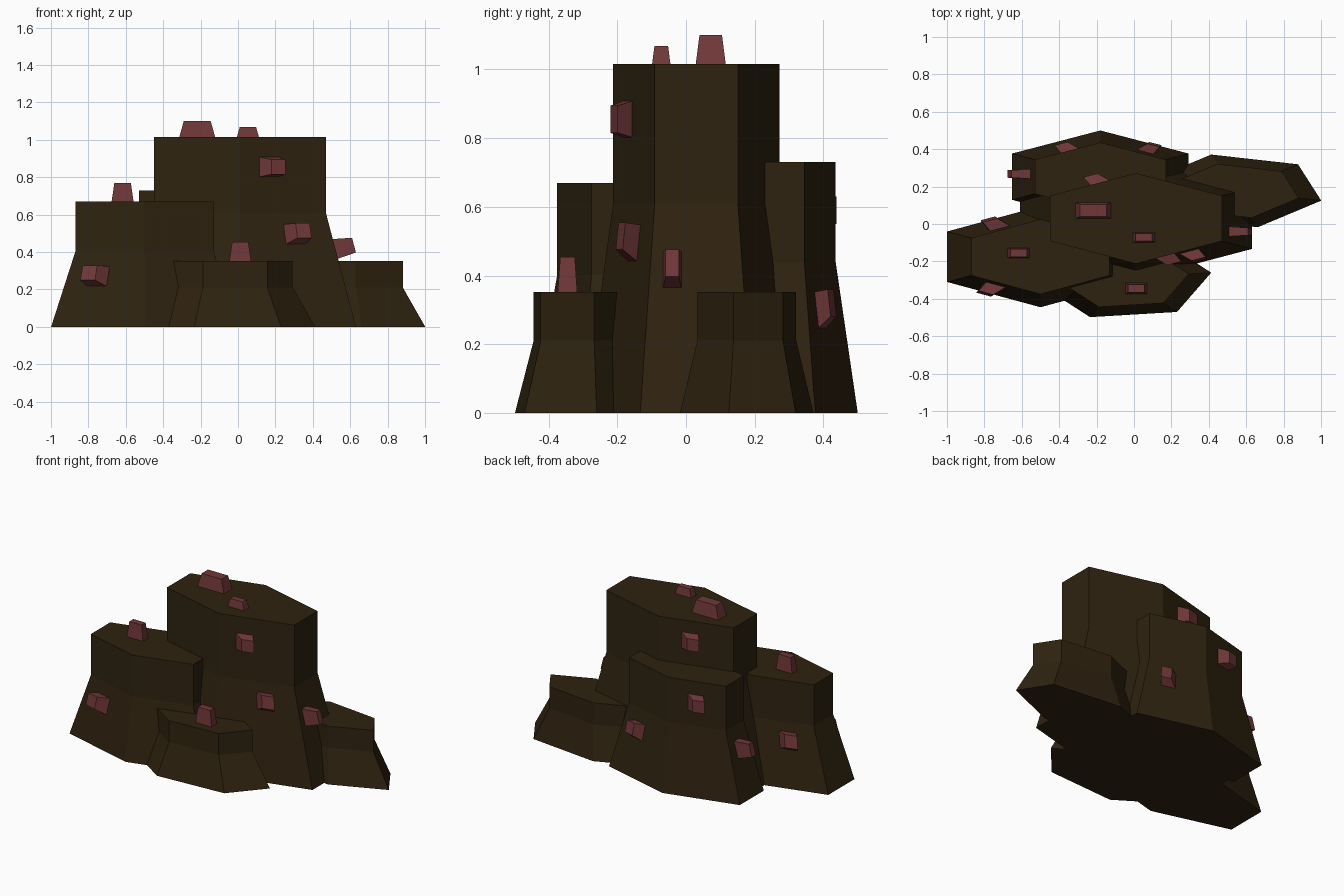
import bpy
import bmesh
from math import cos, sin, radians
from mathutils import Vector

if "Cube" in bpy.data.objects:
    bpy.data.objects.remove(bpy.data.objects["Cube"], do_unlink=True)

FLARE = 1.35      # how much wider the foot of a rock is than its top
BREAK = 0.6       # height fraction where the flare starts
APOTHEM = cos(radians(30))


def material(name, colour):
    mat = bpy.data.materials.new(name)
    mat.use_nodes = True
    mat.diffuse_color = (*colour, 1)
    bsdf = mat.node_tree.nodes["Principled BSDF"]
    bsdf.inputs["Base Color"].default_value = (*colour, 1)
    bsdf.inputs["Roughness"].default_value = 0.9
    return mat


brown = material("dark brown rock", (0.028, 0.0165, 0.005))
red = material("dusty red crystal", (0.163, 0.039, 0.041))


def loft(name, rings, mat):
    """Skin a stack of matching rings and close both ends."""
    bm = bmesh.new()
    loops = [[bm.verts.new(p) for p in ring] for ring in rings]
    n = len(loops[0])
    for low, high in zip(loops, loops[1:]):
        for i in range(n):
            j = (i + 1) % n
            bm.faces.new((low[i], low[j], high[j], high[i]))
    bm.faces.new(loops[0][::-1])
    bm.faces.new(loops[-1])
    bmesh.ops.recalc_face_normals(bm, faces=bm.faces)
    mesh = bpy.data.meshes.new(name)
    bm.to_mesh(mesh)
    bm.free()
    mesh.materials.append(mat)
    obj = bpy.data.objects.new(name, mesh)
    bpy.context.collection.objects.link(obj)
    return obj


def rock(name, x, y, rx, ry, height, turn=30):
    """Six-sided column with a flared foot."""
    angles = [radians(turn + 60 * k) for k in range(6)]
    levels = ((0, FLARE), (BREAK * height, 1), (height, 1))
    rings = [[(x + rx * s * cos(a), y + ry * s * sin(a), z) for a in angles]
             for z, s in levels]
    loft(name, rings, brown)
    return x, y, rx, ry, height


def crystal(name, base, u, v, axis, taper=0.75):
    """Tapered block with base edges u, v, growing along axis."""
    corners = ((-0.5, -0.5), (0.5, -0.5), (0.5, 0.5), (-0.5, 0.5))
    rings = [[base + axis * t + (u * a + v * b) * s for a, b in corners]
             for t, s in ((-0.1, 1), (0, 1), (1, taper))]
    loft(name, rings, red)


def top_crystal(name, host, x, y, size, height):
    _, _, rx, ry, top = host
    crystal(name, Vector((x, y, top)), Vector((size * rx, 0, 0)),
            Vector((0, size * ry, 0)), Vector((0, 0, height)))


def side_crystal(name, host, facing, z, shift, size, tall=0.105):
    """Block on a side of a rock, stretched along with the rock."""
    x, y, rx, ry, height = host
    n = Vector((cos(radians(facing)), sin(radians(facing))))
    t = Vector((-n.y, n.x))
    knee = BREAK * height
    slope = APOTHEM * (FLARE - 1) / knee if z < knee else 0
    reach = APOTHEM + slope * max(0, knee - z)
    p = n * reach + t * shift
    depth = 0.85 * size
    crystal(name,
            Vector((x + rx * p.x, y + ry * p.y, z)),
            Vector((rx * t.x, ry * t.y, 0)) * size,
            Vector((-n.x * rx * slope, -n.y * ry * slope, 1)) * tall,
            Vector((n.x * rx * depth, n.y * ry * depth, 0.02 if slope else 0)))


# Rock columns
main = rock("main_rock", 0.01, 0.03, 0.531, 0.242, 1.016)
right_side = rock("front_right_rock", -0.5, -0.175, 0.427, 0.2, 0.67)
back = rock("back_rock", -0.18, 0.253, 0.404, 0.183, 0.73)
rock("back_left_low_rock", 0.537, 0.177, 0.356, 0.149, 0.352, turn=-15)
front = rock("front_low_rock", -0.052, -0.288, 0.347, 0.169, 0.352, turn=7)

# Crystals standing on the rock tops
top_crystal("main_top_large_crystal", main, -0.218, 0.072, 0.36, 0.085)
top_crystal("main_top_small_crystal", main, 0.053, -0.072, 0.22, 0.052)
top_crystal("front_right_top_crystal", right_side, -0.617, -0.155, 0.275, 0.1)
top_crystal("front_low_top_crystal", front, 0.012, -0.345, 0.335, 0.102)

# Crystals growing out of the rock sides
side_crystal("main_front_upper_crystal", main, -60, 0.855, -0.16, 0.22)
side_crystal("main_front_lower_crystal", main, -60, 0.495, 0.1, 0.22)
side_crystal("main_end_crystal", main, 0, 0.417, -0.29, 0.22)
side_crystal("main_back_crystal", main, 120, 0.885, -0.08, 0.22)
side_crystal("front_right_front_crystal", right_side, 240, 0.27, -0.11, 0.28)
side_crystal("front_right_back_crystal", right_side, 120, 0.29, 0.06, 0.28)
side_crystal("back_upper_crystal", back, 120, 0.59, -0.03, 0.27)
side_crystal("back_lower_crystal", back, 60, 0.3, -0.15, 0.25)
side_crystal("back_end_crystal", back, 180, 0.305, -0.08, 0.29)
